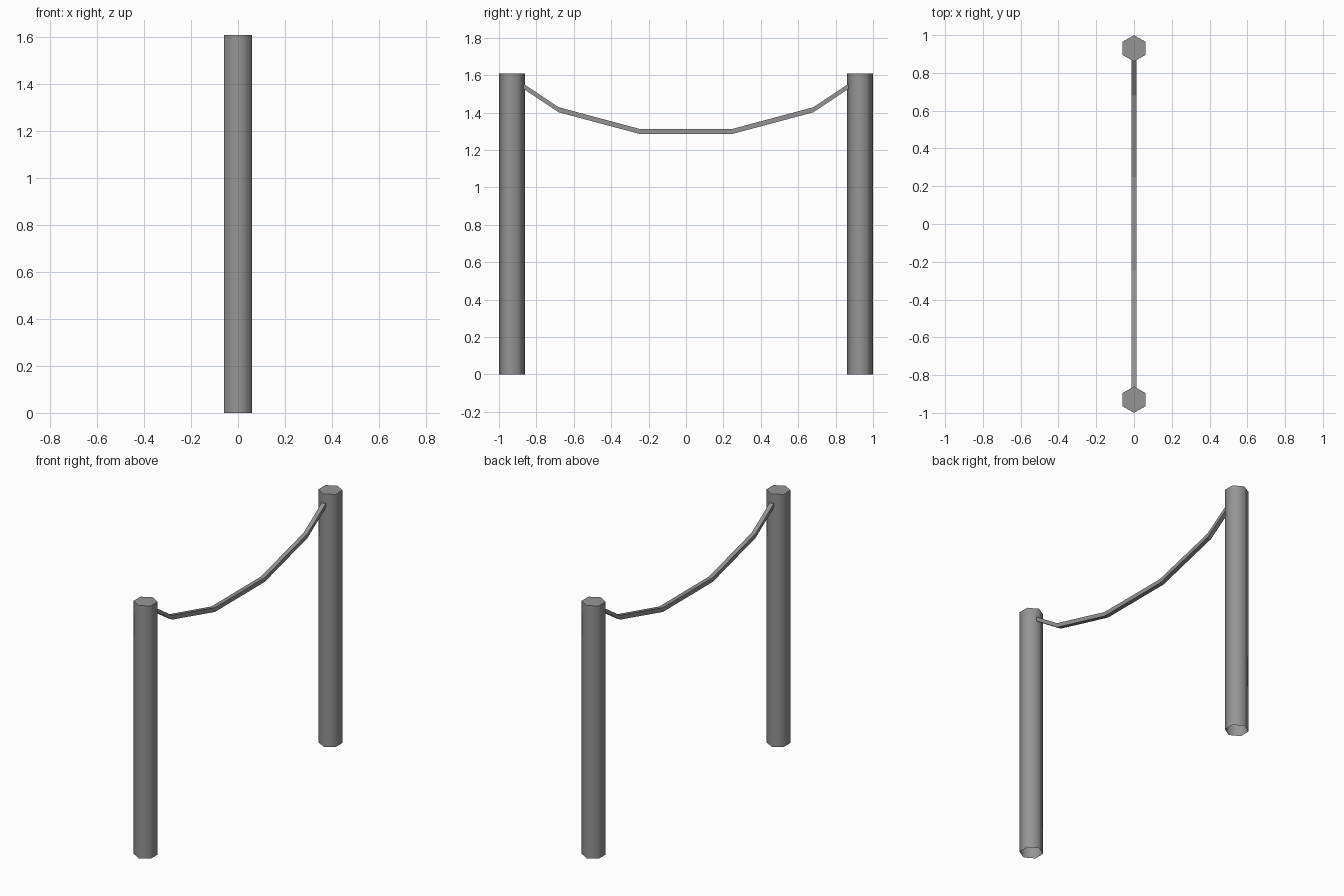
import bpy, bmesh, math
from mathutils import Matrix

cube = bpy.data.objects.get("Cube")
if cube:
    bpy.data.objects.remove(cube, do_unlink=True)

grey = bpy.data.materials.new("grey")
grey.use_nodes = True
colour = (0.3, 0.3, 0.3, 1)
grey.diffuse_color = colour
grey.node_tree.nodes["Principled BSDF"].inputs["Base Color"].default_value = colour


def make_object(name, bm):
    mesh = bpy.data.meshes.new(name)
    bmesh.ops.recalc_face_normals(bm, faces=bm.faces)
    bm.to_mesh(mesh)
    bm.free()
    mesh.materials.append(grey)
    obj = bpy.data.objects.new(name, mesh)
    bpy.context.collection.objects.link(obj)
    return obj


RADIUS, HEIGHT, POST_Y = 0.07, 1.61, 0.93


# Hexagonal post, smooth around its sides, open underneath
def make_post(name, y):
    bm = bmesh.new()
    ring = [bm.verts.new((RADIUS * math.sin(i * math.pi / 3),
                          y + RADIUS * math.cos(i * math.pi / 3), HEIGHT))
            for i in range(6)]
    cap = bm.faces.new(ring)
    sides = bmesh.ops.extrude_edge_only(bm, edges=list(cap.edges))["geom"]
    bmesh.ops.translate(bm, vec=(0, 0, -HEIGHT),
                        verts=[g for g in sides if isinstance(g, bmesh.types.BMVert)])
    for face in bm.faces:
        face.smooth = face != cap
    for edge in cap.edges:
        edge.smooth = False
    return make_object(name, bm)


make_post("front_post", -POST_Y)
make_post("back_post", POST_Y)

# Sagging rail: a square section swept along a mirrored path
half_path = [(0.25, 1.30), (0.68, 1.415), (0.868, 1.54)]
path = [(-y, z) for y, z in reversed(half_path)] + half_path
HALF = 0.0135
bm = bmesh.new()
rings = [[bm.verts.new((sx * HALF, y, z + sz * HALF))
          for sx, sz in ((-1, -1), (1, -1), (1, 1), (-1, 1))] for y, z in path]
for a, b in zip(rings, rings[1:]):
    for i in range(4):
        j = (i + 1) % 4
        bm.faces.new((a[i], a[j], b[j], b[i]))
bm.faces.new(rings[0])
bm.faces.new(rings[-1])
make_object("sagging_rail", bm)
